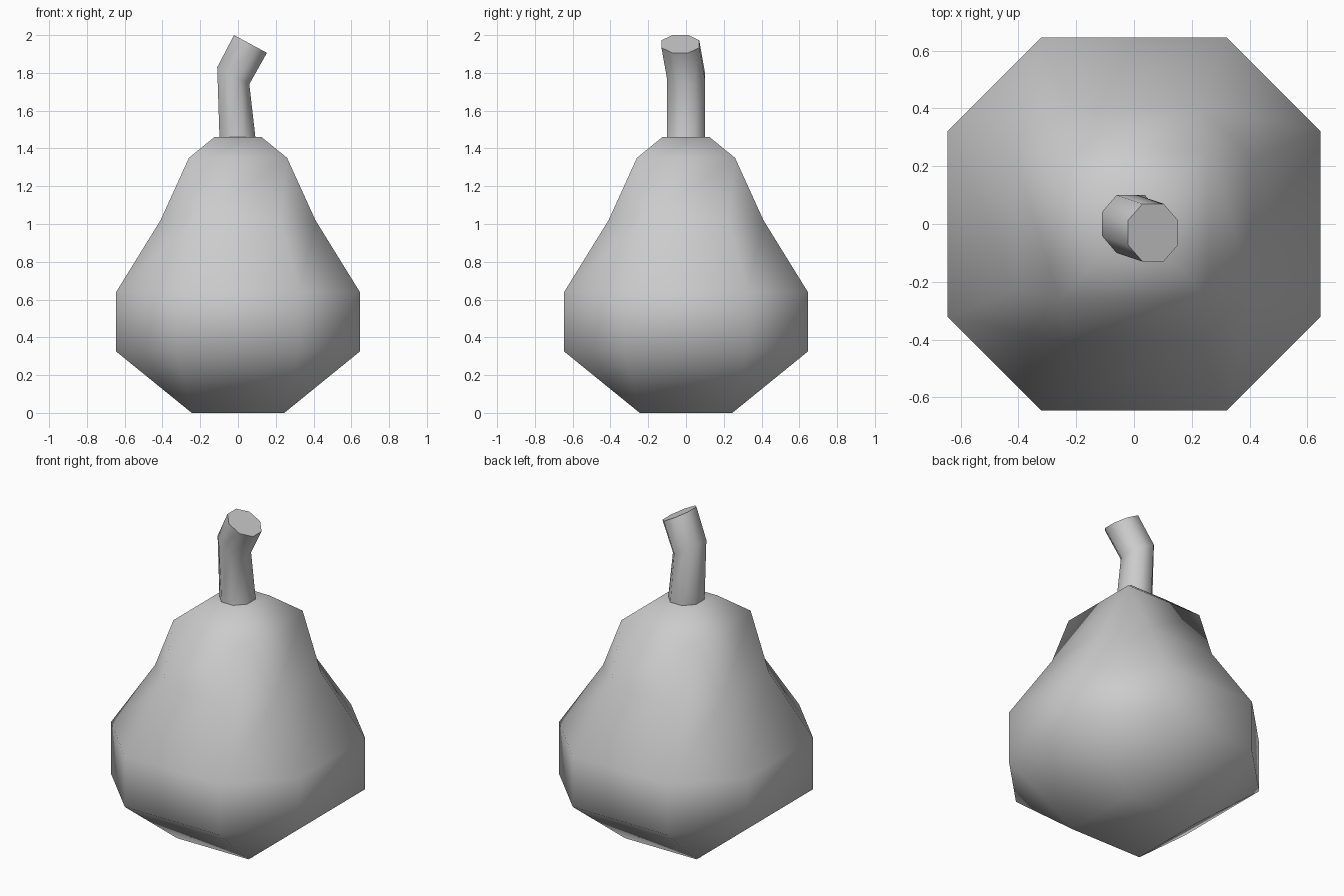
import bpy, bmesh
from mathutils import Vector

cube = bpy.data.objects.get("Cube")
if cube:
    bpy.data.objects.remove(cube, do_unlink=True)

grey = bpy.data.materials.new("plain_grey")
grey.use_nodes = True
colour = (0.6, 0.6, 0.6, 1)
grey.diffuse_color = colour
grey.node_tree.nodes["Principled BSDF"].inputs["Base Color"].default_value = colour


def octagon(corner):
    """Unit cut-corner square; a corner of 1 gives a plain square."""
    c = corner
    return [(1, -c), (1, c), (c, 1), (-c, 1), (-1, c), (-1, -c), (-c, -1), (c, -1)]


def loft(name, rings, smooth_angle):
    """Skin a stack of eight-point rings, capping both ends."""
    bm = bmesh.new()
    loops = [[bm.verts.new(p) for p in ring] for ring in rings]
    for low, high in zip(loops, loops[1:]):
        for i in range(8):
            j = (i + 1) % 8
            bm.faces.new((low[i], low[j], high[j], high[i]))
    bm.faces.new(loops[0][::-1])
    bm.faces.new(loops[-1])
    bmesh.ops.remove_doubles(bm, verts=bm.verts, dist=0.0005)
    bmesh.ops.recalc_face_normals(bm, faces=bm.faces)
    mesh = bpy.data.meshes.new(name)
    bm.to_mesh(mesh)
    bm.free()
    mesh.materials.append(grey)
    obj = bpy.data.objects.new(name, mesh)
    bpy.context.collection.objects.link(obj)
    bpy.ops.object.select_all(action='DESELECT')
    obj.select_set(True)
    bpy.context.view_layer.objects.active = obj
    if smooth_angle:
        bpy.ops.object.shade_smooth_by_angle(angle=smooth_angle)
    else:
        bpy.ops.object.shade_smooth()
    return obj


# Fruit body: half width, corner ratio, height
profile = [(0.245, 1, 0), (0.645, 0.5, 0.325), (0.645, 0.5, 0.64),
           (0.41, 0.55, 1.02), (0.26, 1, 1.35), (0.125, 1, 1.46)]
loft("fruit_body", [[(w * x, w * y, z) for x, y in octagon(c)] for w, c, z in profile], None)

# Bent stem: ring centre and its tilted sideways half-width
path = [((-0.003, 0, 1.46), (0.095, 0, 0)),
        ((-0.025, 0, 1.785), (0.085, 0, -0.045)),
        ((0.066, -0.03, 1.953), (0.087, 0, -0.047))]
depth = Vector((0, 0.1, 0))
loft("stem", [[Vector(c) + Vector(side) * x + depth * y for x, y in octagon(0.42)]
              for c, side in path], 1.0)
